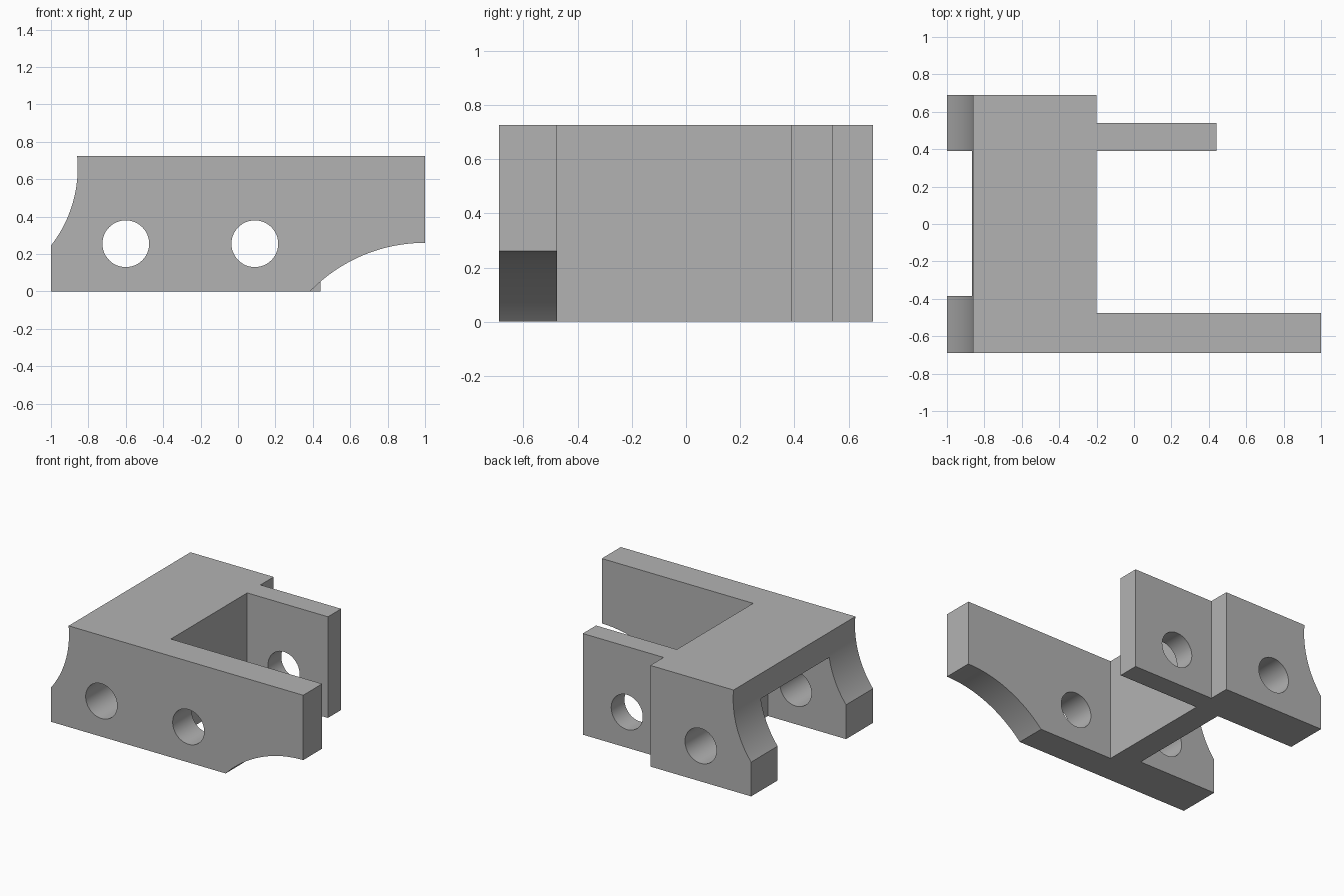
import bpy
import bmesh
from mathutils import Matrix, Vector

if "Cube" in bpy.data.objects:
    bpy.data.objects.remove(bpy.data.objects["Cube"], do_unlink=True)

HEIGHT = 0.725

grey = bpy.data.materials.new("plain grey")
grey.use_nodes = True
grey.diffuse_color = (0.45, 0.45, 0.45, 1)
grey.node_tree.nodes["Principled BSDF"].inputs["Base Color"].default_value = (0.45, 0.45, 0.45, 1)


def add_object(name, bm):
    bmesh.ops.recalc_face_normals(bm, faces=bm.faces)
    mesh = bpy.data.meshes.new(name)
    bm.to_mesh(mesh)
    bm.free()
    mesh.materials.append(grey)
    obj = bpy.data.objects.new(name, mesh)
    bpy.context.collection.objects.link(obj)
    return obj


def box(name, low, high):
    low, high = Vector(low), Vector(high)
    bm = bmesh.new()
    bmesh.ops.create_cube(bm, size=1, matrix=Matrix.Translation((low + high) / 2)
                          @ Matrix.Diagonal((*(high - low), 1)))
    return add_object(name, bm)


def rod(name, x, z, radius, y0, y1, sides):
    # Cylinder running front to back
    bm = bmesh.new()
    bmesh.ops.create_cone(bm, cap_ends=True, segments=sides, radius1=radius,
                          radius2=radius, depth=y1 - y0,
                          matrix=Matrix.Translation((x, (y0 + y1) / 2, z))
                          @ Matrix.Rotation(1.5707963, 4, "X"))
    return add_object(name, bm)


# Bracket body: plan outline with a long front arm and a short rear tab
outline = [(-1, -0.69), (1, -0.69), (1, -0.475), (-0.2, -0.475), (-0.2, 0.39),
           (0.44, 0.39), (0.44, 0.54), (-0.2, 0.54), (-0.2, 0.69), (-1, 0.69)]
bm = bmesh.new()
base = bm.faces.new([bm.verts.new((x, y, 0)) for x, y in outline])
grown = bmesh.ops.extrude_face_region(bm, geom=[base])["geom"]
bmesh.ops.translate(bm, vec=(0, 0, HEIGHT),
                    verts=[v for v in grown if isinstance(v, bmesh.types.BMVert)])
body = add_object("bracket_body", bm)

# Cutters: slot between cheeks, end scoops, pin holes
cutters = [
    box("cheek_slot_cutter", (-1.2, -0.385, -0.2), (-0.38, 0.39, 0.55)),
    rod("end_scoop_cutter", -1.53, 0.66, 0.673, -1, 1, 128),
    rod("arm_scoop_cutter", 1, -0.597, 0.857, -1, -0.2, 128),
    rod("rear_hole_cutter", -0.6, 0.255, 0.125, -1, 1, 48),
    rod("front_hole_cutter", 0.09, 0.255, 0.125, -1, 1, 48),
]
bpy.context.view_layer.objects.active = body
for cutter in cutters:
    cut = body.modifiers.new(cutter.name, "BOOLEAN")
    cut.operation = "DIFFERENCE"
    cut.solver = "EXACT"
    cut.object = cutter
    bpy.ops.object.modifier_apply(modifier=cut.name)
    bpy.data.objects.remove(cutter, do_unlink=True)

# Smooth curved walls, crisp edges
bpy.ops.object.select_all(action="DESELECT")
body.select_set(True)
bpy.ops.object.shade_smooth_by_angle(angle=0.5)
